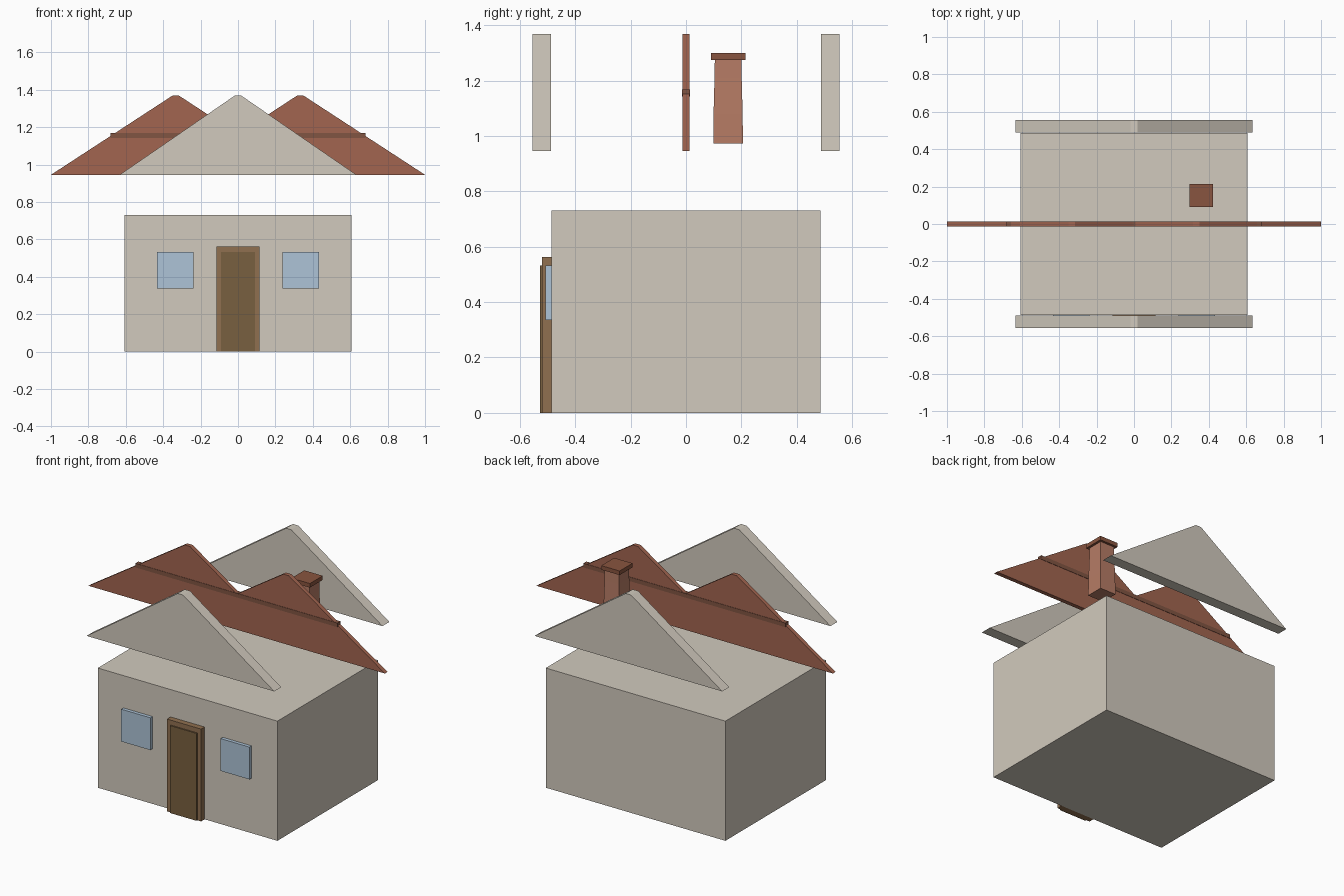
import bpy, bmesh

if "Cube" in bpy.data.objects:
    bpy.data.objects.remove(bpy.data.objects["Cube"])


def material(name, rgb):
    m = bpy.data.materials.new(name)
    m.diffuse_color = (*rgb, 1)
    m.use_nodes = True
    m.node_tree.nodes["Principled BSDF"].inputs["Base Color"].default_value = m.diffuse_color
    return m


PLASTER = material("plaster", (0.64, 0.59, 0.51))
TILE = material("roof_tile", (0.36, 0.13, 0.08))
RIDGE = material("ridge_tile", (0.22, 0.09, 0.055))
BRICK = material("brick", (0.47, 0.2, 0.13))
CAP = material("chimney_cap", (0.25, 0.09, 0.05))
WOOD = material("frame_wood", (0.28, 0.16, 0.08))
DARK_WOOD = material("door_wood", (0.19, 0.115, 0.05))
GLASS = material("glass", (0.42, 0.55, 0.68))


def finish(name, bm, mat):
    bmesh.ops.recalc_face_normals(bm, faces=bm.faces)
    me = bpy.data.meshes.new(name)
    bm.to_mesh(me)
    bm.free()
    me.materials.append(mat)
    ob = bpy.data.objects.new(name, me)
    bpy.context.collection.objects.link(ob)
    return ob


def loft(name, rings, mat):
    """Skin closed rings of equal point count and cap both ends."""
    bm = bmesh.new()
    loops = [[bm.verts.new(p) for p in ring] for ring in rings]
    n = len(loops[0])
    for a, b in zip(loops, loops[1:]):
        for i in range(n):
            j = (i + 1) % n
            bm.faces.new((a[i], a[j], b[j], b[i]))
    bm.faces.new(loops[0])
    bm.faces.new(loops[-1])
    return finish(name, bm, mat)


def prism(name, profile, y0, y1, mat):
    """Extrude an (x, z) profile along y."""
    return loft(name, [[(x, y, z) for x, z in profile] for y in (y0, y1)], mat)


def box(name, x0, x1, y0, y1, z0, z1, mat):
    return prism(name, [(x0, z0), (x1, z0), (x1, z1), (x0, z1)], y0, y1, mat)


EAVE, PEAK = 0.945, 1.368

# Main house block
box("walls", -0.606, 0.606, -0.486, 0.486, 0, 0.73, PLASTER)

# Gable ends with blunt peaks, floating above front and back walls
gable = [(-0.633, EAVE), (0.633, EAVE), (0.018, PEAK), (-0.018, PEAK)]
prism("gable_front", gable, -0.555, -0.488, PLASTER)
prism("gable_back", gable, 0.488, 0.555, PLASTER)

# Thin twin-peaked roof panel across the middle
half = [(1.0, EAVE), (0.351, PEAK), (0.315, PEAK), (0, 1.162)]
roof = half + [(-x, z) for x, z in half[-2::-1]]
prism("roof_panel", roof, -0.0125, 0.0125, TILE)

# Ridge strip running along the panel
box("ridge_strip", -0.682, 0.682, -0.0145, 0.0145, 1.143, 1.168, RIDGE)

# Chimney: slightly tapered stack and a flat cap
CX, CY = 0.36, 0.152
rings = []
for z, r in [(0.973, 0.0535), (1.08, 0.0525), (1.21, 0.049), (1.277, 0.048)]:
    rings.append([(CX + sx * r, CY + sy * r, z)
                  for sx, sy in ((-1, -1), (1, -1), (1, 1), (-1, 1))])
loft("chimney_stack", rings, BRICK)
box("chimney_cap", CX - 0.062, CX + 0.062, CY - 0.062, CY + 0.062, 1.275, 1.3, CAP)

# Door and frame
box("door_frame", -0.115, 0.115, -0.52, -0.486, 0, 0.563, WOOD)
box("door", -0.09, 0.09, -0.528, -0.5, 0, 0.533, DARK_WOOD)

# Windows either side of the door
for side, cx in (("left", -0.335), ("right", 0.335)):
    box(f"window_{side}", cx - 0.098, cx + 0.098, -0.507, -0.486, 0.336, 0.533, GLASS)
